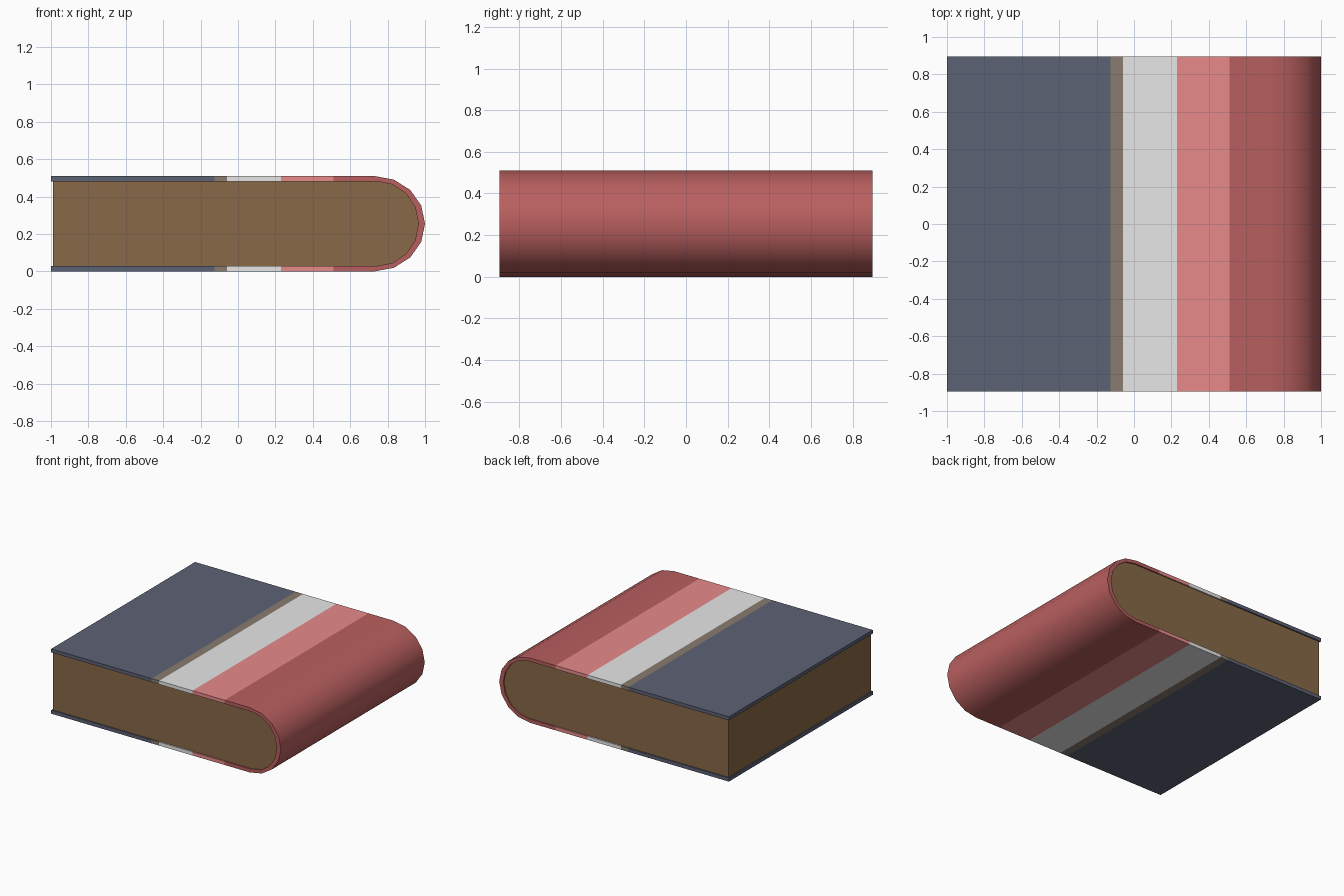
import bpy, math

if "Cube" in bpy.data.objects:
    bpy.data.objects.remove(bpy.data.objects["Cube"])

def mat(name, srgb):
    m = bpy.data.materials.new(name)
    lin = [((c / 255 + 0.055) / 1.055) ** 2.4 for c in srgb]
    m.diffuse_color = (*lin, 1)
    m.use_nodes = True
    m.node_tree.nodes["Principled BSDF"].inputs["Base Color"].default_value = m.diffuse_color
    return m

NAVY = mat("navy", (92, 98, 117))
TAUPE = mat("taupe", (136, 124, 110))
WHITE = mat("white", (231, 231, 231))
PINK = mat("light red", (231, 138, 138))
RED = mat("red", (185, 95, 95))
BROWN = mat("page brown", (136, 104, 70))

def make(name, verts, faces, mats, indices=None):
    me = bpy.data.meshes.new(name)
    me.from_pydata(verts, [], faces)
    for m in mats:
        me.materials.append(m)
    if indices:
        for p, i in zip(me.polygons, indices):
            p.material_index = i
    ob = bpy.data.objects.new(name, me)
    bpy.context.collection.objects.link(ob)
    bpy.context.view_layer.objects.active = ob
    ob.select_set(True)
    bpy.ops.object.shade_smooth_by_angle(angle=math.radians(40))
    ob.select_set(False)
    return ob

def arc(cx, rx, rz, n=8):
    # half ellipse from top to bottom around the spine
    return [(cx + rx * math.cos(a), 0.255 + rz * math.sin(a))
            for a in (math.pi / 2 - math.pi * i / n for i in range(n + 1))]

# Cover: one wrapped strip, split at the painted bands
xs = [-1, -0.125, -0.06, 0.23, 0.51]
outer = [(x, 0.51) for x in xs] + arc(0.73, 0.27, 0.255) + [(x, 0) for x in xs[::-1]]
inner = [(x, 0.482) for x in xs] + arc(0.74, 0.225, 0.227) + [(x, 0.028) for x in xs[::-1]]
n, H = len(outer), 0.895
verts = [(x, y, z) for y in (-H, H) for ring in (outer, inner) for x, z in ring]
faces, idx = [], []
for i in range(n - 1):
    k = min(i, n - 2 - i, 4)
    o0, o1, i0, i1 = i, i + 1, n + i, n + i + 1
    s = 2 * n
    faces += [(o0, o1, o1 + s, o0 + s), (i1, i0, i0 + s, i1 + s),
              (o1, o0, i0, i1), (o0 + s, o1 + s, i1 + s, i0 + s)]
    idx += [k] * 4
for e in (0, n - 1):
    q = (e, e + 2 * n, e + 3 * n, e + n)
    faces.append(q if e == 0 else q[::-1])
    idx.append(0)
make("cover", verts, faces, [NAVY, TAUPE, WHITE, PINK, RED], idx)

# Page block filling the cover
prof = [(-0.99, 0.482)] + arc(0.745, 0.222, 0.227, 16) + [(-0.99, 0.028)]
m = len(prof)
pv = [(x, y, z) for y in (-0.885, 0.885) for x, z in prof]
pf = [tuple(range(m))[::-1], tuple(range(m, 2 * m))]
pf = [f[::-1] for f in pf]
pf += [(i, (i + 1) % m, (i + 1) % m + m, i + m) for i in range(m)]
make("pages", pv, pf, [BROWN])

# Consistent outward normals
import bmesh
for ob in bpy.data.objects:
    bm = bmesh.new()
    bm.from_mesh(ob.data)
    bmesh.ops.recalc_face_normals(bm, faces=bm.faces)
    bm.to_mesh(ob.data)
    bm.free()
